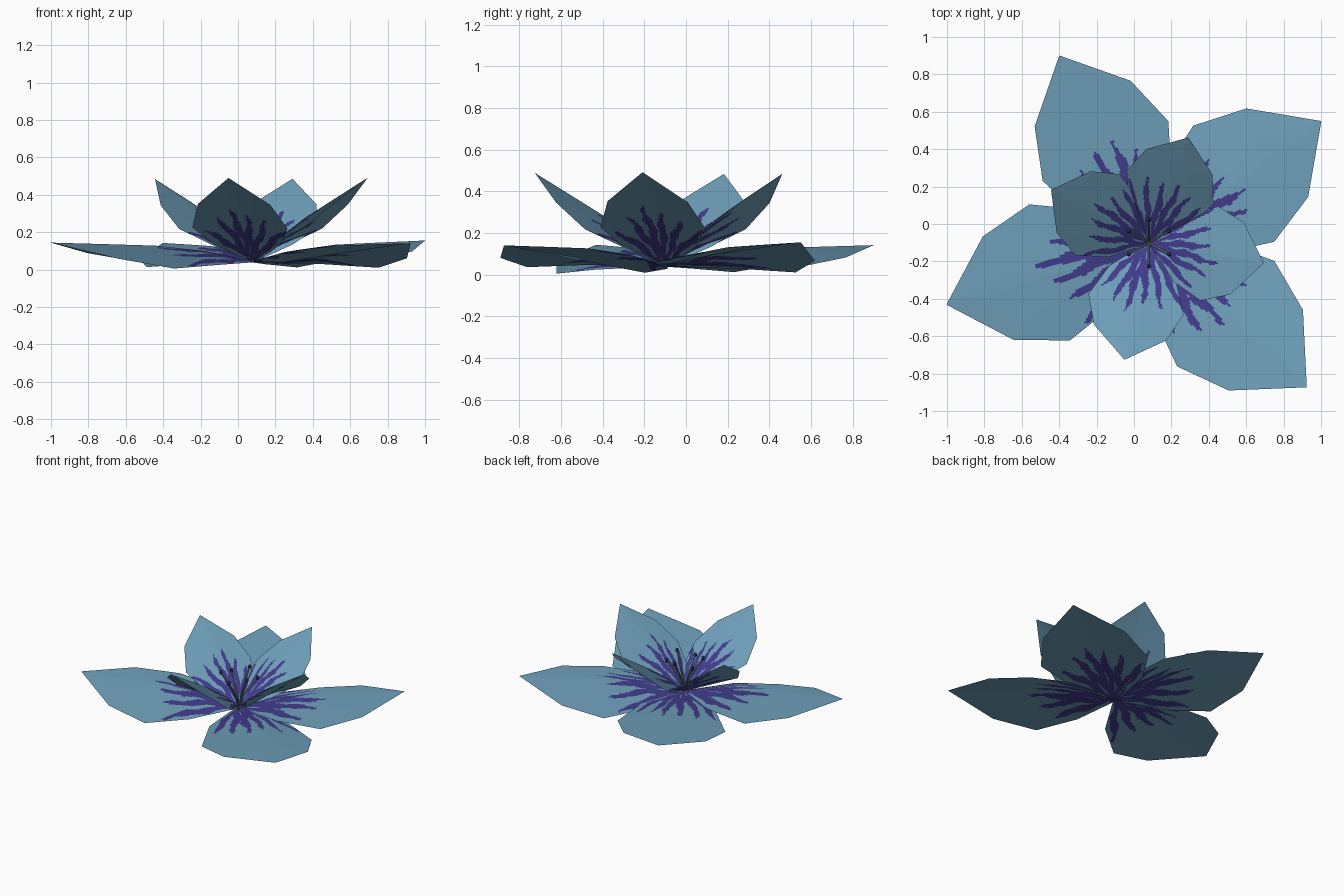
import bpy, math
from mathutils import Matrix, Vector

if "Cube" in bpy.data.objects:
    bpy.data.objects.remove(bpy.data.objects["Cube"])


def material(name, rgb):
    m = bpy.data.materials.new(name)
    m.diffuse_color = (*rgb, 1)
    m.use_nodes = True
    m.node_tree.nodes["Principled BSDF"].inputs["Base Color"].default_value = m.diffuse_color
    return m


BLUE = material("petal blue", (0.16, 0.355, 0.50))
PURPLE = material("streak purple", (0.055, 0.045, 0.27))
STEM = material("stamen grey green", (0.14, 0.25, 0.27))
TIP = material("anther dark", (0.015, 0.03, 0.035))

CENTRE = Vector((0.08, -0.10, 0.045))
# Petal rows: length, half width, ridge height, edge height
ROWS = [(0.0, 0.02, 0.0, -0.005), (0.27, 0.265, 0.03, -0.03), (0.55, 0.38, 0.035, -0.068),
        (0.84, 0.29, 0.018, -0.045), (1.135, 0.002, 0.0, 0.0)]
# Purple streaks: angle in degrees, reach from the base
STREAKS = [(-32, 0.52), (-17, 0.56), (-6, 0.64), (5, 0.59), (19, 0.57), (35, 0.56)]
STEPS, ACROSS = 20, 64


def is_streak(u, v, seed, reach_scale):
    r, a = math.hypot(u, v), math.atan2(v, u)
    if r < 0.05:
        return True
    for i, (deg, reach) in enumerate(STREAKS):
        reach *= reach_scale * (1 + 0.04 * math.sin(seed * 2.3 + i * 1.7))
        if r < reach:
            off = r * math.sin(a - math.radians(deg))
            off += 0.008 * math.sin(r * 20 + i * 2 + seed)
            half = 0.007 + 0.021 * math.sin(math.pi * (r / reach) ** 1.3)
            half += 0.004 * math.sin(r * 42 + i * 3 + seed)
            if abs(off) < half:
                return True
    return False


def petal(name, angle, pitch, scale, roll, seed, reach_scale):
    n = STEPS * (len(ROWS) - 1)
    verts, faces = [], []
    for i in range(n + 1):
        k = min(i // STEPS, len(ROWS) - 2)
        f = i / STEPS - k
        u, w, ridge, edge = [p + (q - p) * f for p, q in zip(ROWS[k], ROWS[k + 1])]
        for j in range(ACROSS + 1):
            t = 2 * j / ACROSS - 1
            verts.append((u, w * t, ridge + (edge - ridge) * abs(t) ** 1.2))
    for i in range(n):
        for j in range(ACROSS):
            a = i * (ACROSS + 1) + j
            faces.append((a, a + ACROSS + 1, a + ACROSS + 2, a + 1))
    me = bpy.data.meshes.new(name)
    me.from_pydata(verts, [], faces)
    me.materials.append(BLUE)
    me.materials.append(PURPLE)
    for p in me.polygons:
        p.use_smooth = True
        p.material_index = int(is_streak(p.center.x, p.center.y, seed, reach_scale))
    turn = (Matrix.Rotation(math.radians(angle), 4, 'Z')
            @ Matrix.Rotation(math.radians(-pitch), 4, 'Y')
            @ Matrix.Rotation(math.radians(roll), 4, 'X'))
    me.transform(Matrix.Translation(CENTRE) @ turn @ Matrix.Scale(scale, 4))
    me.update()
    # Even, soft shading over the fold: normals lean toward the petal's plane
    up = turn.to_3x3() @ Vector((0, 0, 1))
    me.normals_split_custom_set_from_vertices(
        [(up + 0.2 * v.normal).normalized() for v in me.vertices])
    ob = bpy.data.objects.new(name, me)
    bpy.context.collection.objects.link(ob)


# Four wide outer petals, nearly flat: angle, pitch, scale, roll
for i, (a, p, s, r) in enumerate([(35.2, 5.6, 0.997, -3), (115.6, 5.0, 0.98, -2),
                                  (197, 5.0, 1.0, -3), (317.5, 4.8, 1.01, -2)]):
    petal("outer_petal_%d" % (i + 1), a, p, s, r, i, 0.95)

# Four small inner petals, raised
for i, (a, p, s) in enumerate([(-10, 35.6, 0.675), (69.4, 36.2, 0.655),
                               (151.7, 36.4, 0.65), (258.2, 34.8, 0.685)]):
    petal("inner_petal_%d" % (i + 1), a, p, s, -1, i + 5, 1.08)


# Stamens: curved thin stem with a small dark tip
def stamen(name, angle, spread, height):
    d = Vector((math.cos(angle), math.sin(angle), 0))
    pts = [CENTRE + d * spread * f ** 1.3 + Vector((0, 0, height * f)) for f in (0, 0.35, 0.7, 1)]
    cu = bpy.data.curves.new(name, 'CURVE')
    cu.dimensions = '3D'
    cu.bevel_depth = 0.006
    cu.bevel_resolution = 1
    sp = cu.splines.new('POLY')
    sp.points.add(len(pts) - 1)
    for q, co in zip(sp.points, pts):
        q.co = (*co, 1)
    cu.materials.append(STEM)
    ob = bpy.data.objects.new(name + "_stem", cu)
    bpy.context.collection.objects.link(ob)
    bpy.ops.object.select_all(action='DESELECT')
    ob.select_set(True)
    bpy.context.view_layer.objects.active = ob
    bpy.ops.object.convert(target='MESH')
    bpy.ops.mesh.primitive_uv_sphere_add(segments=8, ring_count=6, radius=0.012, location=pts[-1])
    tip = bpy.context.object
    tip.name = name + "_anther"
    tip.scale = (1, 1, 1.4)
    tip.data.materials.append(TIP)
    bpy.ops.object.shade_smooth()


for i in range(6):
    stamen("stamen_%d" % (i + 1), math.radians(30 + 60 * i), 0.125, 0.22 + 0.03 * (i % 2))
